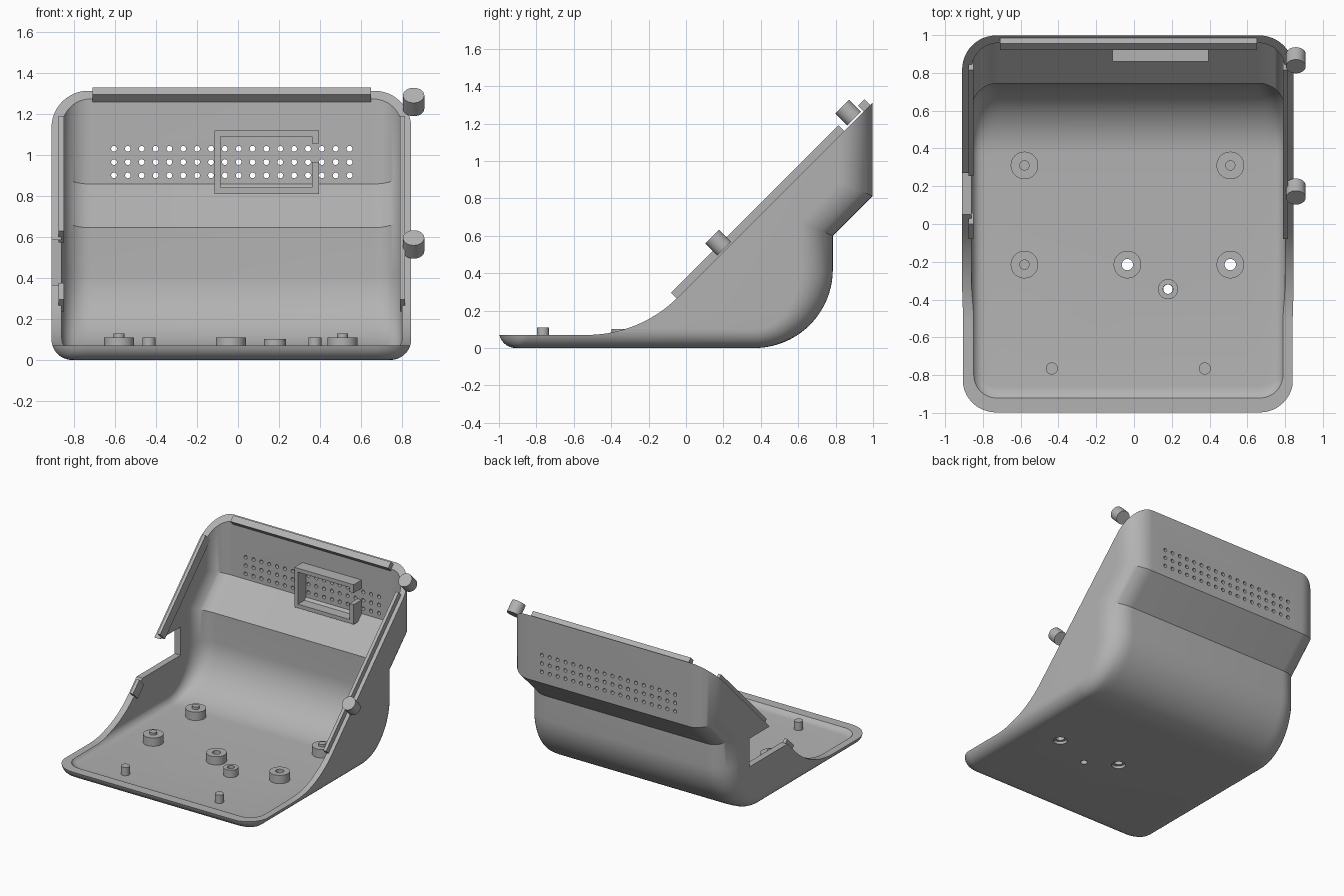
import bpy, bmesh, math
from mathutils import Vector, Matrix

if "Cube" in bpy.data.objects:
    bpy.data.objects.remove(bpy.data.objects["Cube"])

grey = bpy.data.materials.new("plain_grey")
grey.use_nodes = True
grey.diffuse_color = (0.45, 0.45, 0.45, 1)
grey.node_tree.nodes["Principled BSDF"].inputs["Base Color"].default_value = (0.45, 0.45, 0.45, 1)


def finish(name, bm, smooth=True):
    bmesh.ops.recalc_face_normals(bm, faces=bm.faces)
    mesh = bpy.data.meshes.new(name)
    bm.to_mesh(mesh)
    bm.free()
    mesh.materials.append(grey)
    ob = bpy.data.objects.new(name, mesh)
    bpy.context.collection.objects.link(ob)
    if smooth:
        shade(ob)
    return ob


def shade(ob):
    bpy.ops.object.select_all(action='DESELECT')
    ob.select_set(True)
    bpy.context.view_layer.objects.active = ob
    bpy.ops.object.shade_smooth_by_angle(angle=math.radians(30))


def loft(bm, rings):
    """Closed rings joined in order, with both ends capped."""
    rings = [[bm.verts.new(p) for p in ring] for ring in rings]
    n = len(rings[0])
    for a, b in zip(rings, rings[1:]):
        for i in range(n):
            bm.faces.new((a[i], a[(i + 1) % n], b[(i + 1) % n], b[i]))
    bm.faces.new(rings[0])
    bm.faces.new(rings[-1])


def prism(bm, yz, x0, x1):
    loft(bm, [[(x, y, z) for y, z in yz] for x in (x0, x1)])


def rect(y0, y1, z0, z1):
    return [(y0, z0), (y1, z0), (y1, z1), (y0, z1)]


def arc(cy, cz, ry, rz, a0, a1, n):
    return [(cy + ry * math.cos(math.radians(a0 + (a1 - a0) * i / n)),
             cz + rz * math.sin(math.radians(a0 + (a1 - a0) * i / n))) for i in range(n + 1)]


def body(name, x0, x1, front, floor, low, high, step, plan_r, floor_r, top):
    """Side profile lofted across x, shrinking near both sides for rounded edges."""
    def section(s):
        def inset(r):
            return 0 if s >= r else r - math.sqrt(r * r - (r - s) ** 2)
        dy, dz = inset(plan_r), inset(floor_r)
        rf = max(0.09 - dz, 0.012)
        pts = [(front + dy, top)]
        pts += arc(front + dy + rf, floor + dz + rf, rf, rf, 180, 270, 8)
        pts += arc(0.365, 0.42, low - dy - 0.365, 0.42 - floor - dz, -90, 0, 20)
        pts += [(low - dy, step + 0.41 * dy),
                (high - dy, step + high - low + 0.41 * dy), (high - dy, top)]
        return pts
    angles = [math.radians(90 * i / 12) for i in range(13)]
    insets = [plan_r * (1 - math.sin(a)) for a in reversed(angles)]
    stations = [(x0 + s, s) for s in insets] + [(x1 - s, s) for s in reversed(insets)]
    bm = bmesh.new()
    loft(bm, [[(x, y, z) for y, z in section(s)] for x, s in stations])
    return finish(name, bm, False)


def cylinder(bm, x, y, r, z0, z1, sides=28):
    m = Matrix.Translation((x, y, (z0 + z1) / 2))
    bmesh.ops.create_cone(bm, cap_ends=True, segments=sides, radius1=r, radius2=r,
                          depth=z1 - z0, matrix=m)


RISE = 0.315   # opening plane: z = y + RISE
K = math.sqrt(0.5)


def on_slope(t, h):
    return (t - K * h, t + RISE + K * h)


# Outer shell with its cutters
shell = body("desk_case_shell", -0.91, 0.845, -1, 0, 0.785, 0.998, 0.6, 0.18, 0.1, 2)
cutters = [body("inner_cutter", -0.86, 0.80, -0.95, 0.045, 0.745, 0.958, 0.645, 0.14, 0.06, 2.1)]

bm = bmesh.new()
opening = [(-1.2, 0.07)] + arc(-0.53, 0.758, 0.688, 0.688, -90, -45, 20)
prism(bm, opening + [(1.2, 1.2 + RISE), (1.2, 2.5), (-1.2, 2.5)], -1.2, 1.2)
cutters.append(finish("opening_cutter", bm, False))

bm = bmesh.new()
prism(bm, rect(-0.3, 0.52, 0.365, 0.585), -1.1, -0.78)
cutters.append(finish("side_notch_cutter", bm, False))

# Vent grid in the back wall
bm = bmesh.new()
for col in range(18):
    for row in range(3):
        m = Matrix.Translation((-0.605 + col * 0.0676, 0.97, 0.9 + row * 0.065)) @ Matrix.Rotation(math.pi / 2, 4, 'X')
        bmesh.ops.create_cone(bm, cap_ends=True, segments=14, radius1=0.014,
                              radius2=0.014, depth=0.2, matrix=m)
cutters.append(finish("vent_cutter", bm, False))

# Screw holes in the floor
bm = bmesh.new()
for x, y, r in ((-0.035, -0.215, 0.05), (0.51, -0.215, 0.05), (0.18, -0.345, 0.025)):
    cylinder(bm, x, y, r, -0.1, 0.09)
cutters.append(finish("screw_hole_cutter", bm, False))

for c in cutters:
    c.hide_render = True
    mod = shell.modifiers.new(c.name, 'BOOLEAN')
    mod.operation = 'DIFFERENCE'
    mod.solver = 'EXACT'
    mod.object = c
bpy.context.view_layer.update()
result = bpy.data.meshes.new_from_object(shell.evaluated_get(bpy.context.evaluated_depsgraph_get()))
shell.modifiers.clear()
shell.data = result
for c in cutters:
    bpy.data.objects.remove(c)
shade(shell)


# Locating lips around the sloped opening
def lip(name, x0, x1, t0, t1, h0=-0.04):
    bm = bmesh.new()
    prism(bm, [on_slope(t0, h0), on_slope(t1, h0), on_slope(t1, 0.042), on_slope(t0, 0.042)], x0, x1)
    return finish(name, bm, False)


lip("left_lip", 0.79, 0.815, -0.05, 0.845)
lip("right_upper_lip", -0.875, -0.85, 0.285, 0.845)
lip("right_lower_lip", -0.875, -0.85, -0.05, 0.03)
lip("top_lip", -0.71, 0.65, 0.95, 0.985, -0.01)

# Hinge barrels standing on the left edge
for name, t in (("upper_hinge_barrel", 0.905), ("lower_hinge_barrel", 0.21)):
    bm = bmesh.new()
    y, z = on_slope(t, 0.054)
    m = Matrix.Translation((0.857, y, z)) @ Matrix.Rotation(math.pi / 4, 4, 'X')
    bmesh.ops.create_cone(bm, cap_ends=True, segments=32, radius1=0.052, radius2=0.052,
                          depth=0.092, matrix=m)
    finish(name, bm)

# Open frame on the inside of the back wall, with a gap in its left side
bm = bmesh.new()
for x0, x1, z0, z1 in ((-0.115, 0.395, 0.81, 0.84), (-0.115, 0.395, 1.09, 1.12),
                       (-0.115, -0.085, 0.84, 1.09), (0.36, 0.395, 0.84, 0.965),
                       (0.36, 0.395, 1.055, 1.09)):
    prism(bm, rect(0.86, 0.97, z0, z1), x0, x1)
finish("module_frame", bm, False)


# Floor posts: solid ones carry a pin, the others are hollow
def pin_post(name, x, y):
    bm = bmesh.new()
    cylinder(bm, x, y, 0.073, 0.03, 0.11, 36)
    cylinder(bm, x, y, 0.027, 0.1, 0.128)
    finish(name, bm)


def hollow_post(name, x, y, outer, inner, top):
    bm = bmesh.new()
    n = 36
    path = [(inner, 0.02), (outer, 0.02), (outer, top), (inner, top)]
    rings = [[bm.verts.new((x + r * math.cos(2 * math.pi * i / n),
                            y + r * math.sin(2 * math.pi * i / n), z)) for i in range(n)]
             for r, z in path]
    for a, b in zip(rings, rings[1:] + rings[:1]):
        for i in range(n):
            bm.faces.new((a[i], a[(i + 1) % n], b[(i + 1) % n], b[i]))
    finish(name, bm)


pin_post("rear_right_post", -0.58, 0.31)
pin_post("rear_left_post", 0.51, 0.31)
pin_post("front_right_post", -0.58, -0.215)
hollow_post("front_left_post", 0.51, -0.215, 0.073, 0.03, 0.11)
hollow_post("middle_post", -0.035, -0.215, 0.073, 0.03, 0.11)
hollow_post("small_post", 0.18, -0.345, 0.053, 0.026, 0.102)

# Small pegs near the front
for name, x in (("right_peg", -0.435), ("left_peg", 0.375)):
    bm = bmesh.new()
    cylinder(bm, x, -0.765, 0.032, 0.03, 0.11)
    finish(name, bm)
